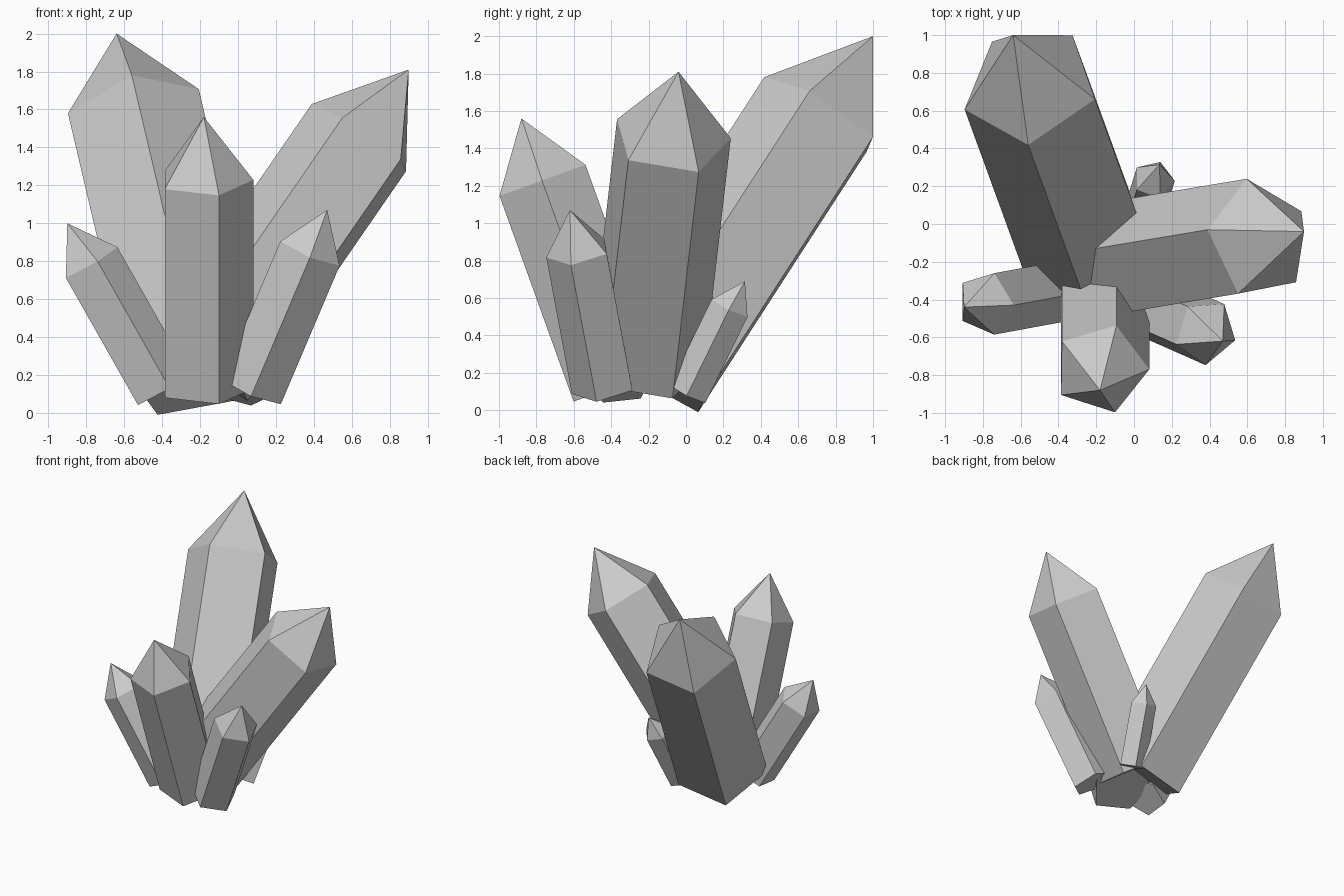
import bpy, bmesh, math
from mathutils import Vector, Quaternion

if "Cube" in bpy.data.objects:
    bpy.data.objects.remove(bpy.data.objects["Cube"])

SIDES = 5


def crystal(name, base, shoulder, apex, radius, corner):
    """Five-sided prism from base to shoulder, closed by a point at apex.
    corner is one shoulder corner and fixes the roll about the axis."""
    base, shoulder, apex, corner = map(Vector, (base, shoulder, apex, corner))
    axis = (shoulder - base).normalized()
    arm = corner - shoulder
    arm = (arm - axis * arm.dot(axis)).normalized() * radius
    bm = bmesh.new()
    spokes = [Quaternion(axis, math.tau * i / SIDES) @ arm for i in range(SIDES)]
    low = [bm.verts.new(base + s) for s in spokes]
    high = [bm.verts.new(shoulder + s) for s in spokes]
    tip = bm.verts.new(apex)
    bm.faces.new(low[::-1])
    for i in range(SIDES):
        j = (i + 1) % SIDES
        bm.faces.new((low[i], low[j], high[j], high[i]))
        bm.faces.new((high[i], high[j], tip))
    bmesh.ops.recalc_face_normals(bm, faces=bm.faces)
    mesh = bpy.data.meshes.new(name)
    bm.to_mesh(mesh)
    bm.free()
    obj = bpy.data.objects.new(name, mesh)
    bpy.context.collection.objects.link(obj)
    return obj


# Three large crystals
crystal("tall_back_crystal", (-0.22, -0.17, 0.19), (-0.548, 0.73, 1.582),
        (-0.64, 1.0, 2.0), 0.37, (-0.56, 0.42, 1.78))
crystal("right_crystal", (-0.18, -0.22, 0.24), (0.656, -0.08, 1.45),
        (0.90, -0.04, 1.81), 0.325, (0.39, -0.03, 1.63))
crystal("front_crystal", (-0.176, -0.37, 0.13), (-0.176, -0.766, 1.23),
        (-0.18, -0.88, 1.56), 0.257, (0.08, -0.77, 1.23))

# Three small crystals around the foot
crystal("small_left_crystal", (-0.406, -0.35, 0.12), (-0.786, -0.42, 0.79),
        (-0.90, -0.44, 1.0), 0.172, (-0.63, -0.43, 0.88))
crystal("small_right_crystal", (0.07, -0.435, 0.12), (0.38, -0.572, 0.85),
        (0.47, -0.62, 1.07), 0.178, (0.38, -0.75, 0.82))
crystal("small_back_crystal", (0.035, 0.01, 0.09), (0.105, 0.235, 0.55),
        (0.135, 0.315, 0.69), 0.112, (0.21, 0.235, 0.55))
